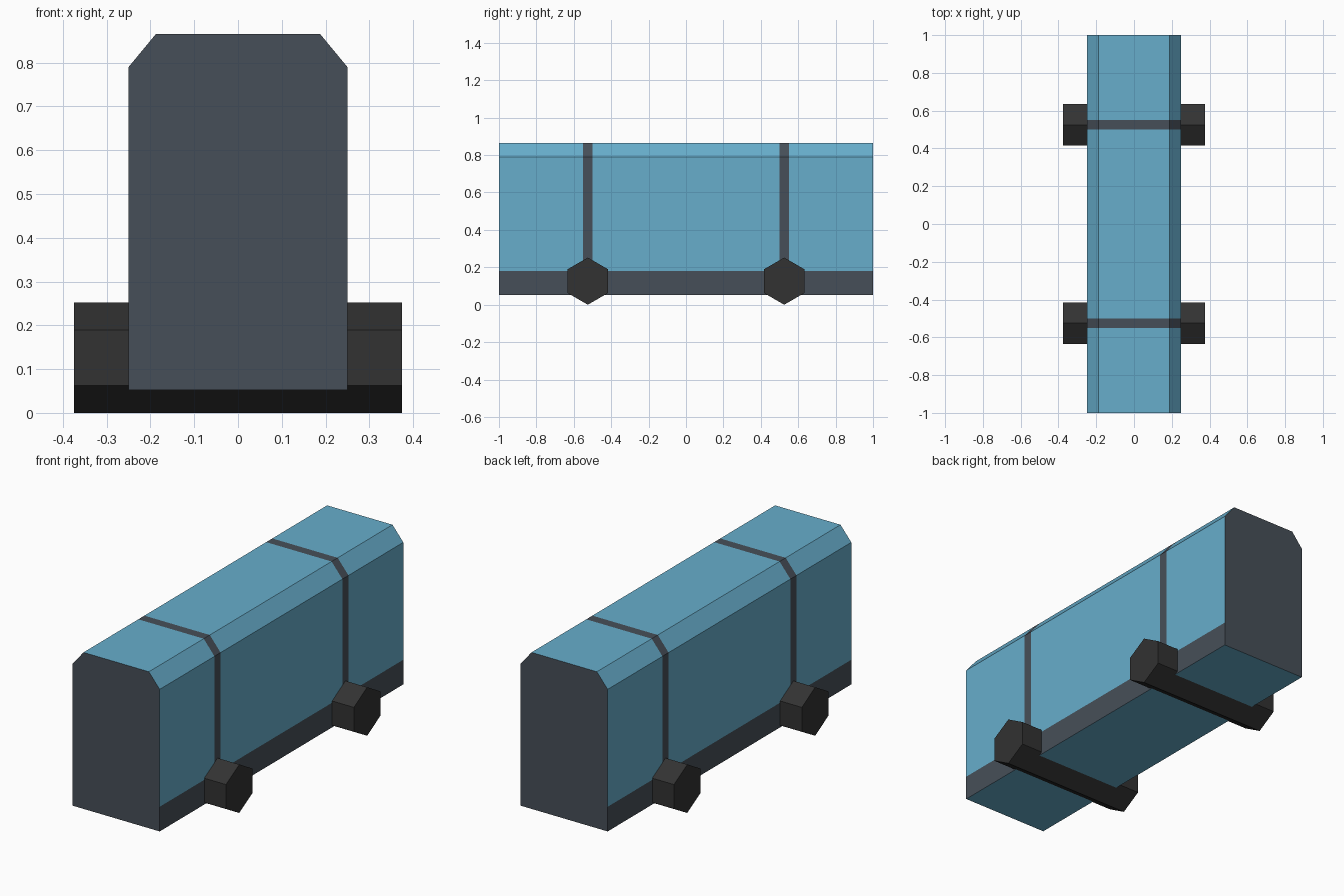
import bpy, bmesh
from math import sin, cos, pi

if "Cube" in bpy.data.objects:
    bpy.data.objects.remove(bpy.data.objects["Cube"])


def material(name, rgb):
    m = bpy.data.materials.new(name)
    m.diffuse_color = (*rgb, 1)
    m.use_nodes = True
    m.node_tree.nodes["Principled BSDF"].inputs["Base Color"].default_value = m.diffuse_color
    return m


blue = material("blue_paint", (0.135, 0.42, 0.60))
slate = material("slate_trim", (0.062, 0.078, 0.098))
black = material("black_rubber", (0.032, 0.032, 0.032))


def prism(points, offset):
    """Closed bmesh made by extruding a planar outline along offset."""
    bm = bmesh.new()
    face = bm.faces.new([bm.verts.new(p) for p in points])
    ext = bmesh.ops.extrude_face_region(bm, geom=[face], use_keep_orig=True)
    moved = [g for g in ext["geom"] if isinstance(g, bmesh.types.BMVert)]
    bmesh.ops.translate(bm, verts=moved, vec=offset)
    bmesh.ops.recalc_face_normals(bm, faces=bm.faces)
    return bm


def finish(bm, name, mats):
    me = bpy.data.meshes.new(name)
    bm.to_mesh(me)
    bm.free()
    for m in mats:
        me.materials.append(m)
    ob = bpy.data.objects.new(name, me)
    bpy.context.collection.objects.link(ob)
    return ob


AXLE_Y, BAND, SKIRT_Z, FLOOR_Z = 0.525, 0.025, 0.18, 0.052

# Carriage body: chamfered box, cut into paint zones
half = [(0.25, FLOOR_Z), (0.25, 0.79), (0.188, 0.865)]
outline = half + [(-x, z) for x, z in reversed(half)]
body = prism([(x, -1, z) for x, z in outline], (0, 2, 0))
cuts = [((0, 0, SKIRT_Z), (0, 0, 1))]
cuts += [((0, s * AXLE_Y + d, 0), (0, 1, 0)) for s in (-1, 1) for d in (-BAND, BAND)]
for co, no in cuts:
    bmesh.ops.bisect_plane(body, geom=body.verts[:] + body.edges[:] + body.faces[:],
                           plane_co=co, plane_no=no)
body.normal_update()

# Dark ends, lower skirt and two bands; blue everywhere else
for f in body.faces:
    c = f.calc_center_median()
    end = abs(f.normal.y) > 0.9
    skirt = abs(f.normal.x) > 0.9 and c.z < SKIRT_Z
    band = abs(abs(c.y) - AXLE_Y) < BAND and f.normal.z > -0.5
    f.material_index = int(end or skirt or band)
finish(body, "carriage_body", [blue, slate])

# Full-width hexagonal wheel rollers
for name, y in (("front_wheels", -AXLE_Y), ("rear_wheels", AXLE_Y)):
    hexagon = [(-0.375, y + 0.126 * sin(i * pi / 3), 0.126 + 0.126 * cos(i * pi / 3))
               for i in range(6)]
    finish(prism(hexagon, (0.75, 0, 0)), name, [black])
